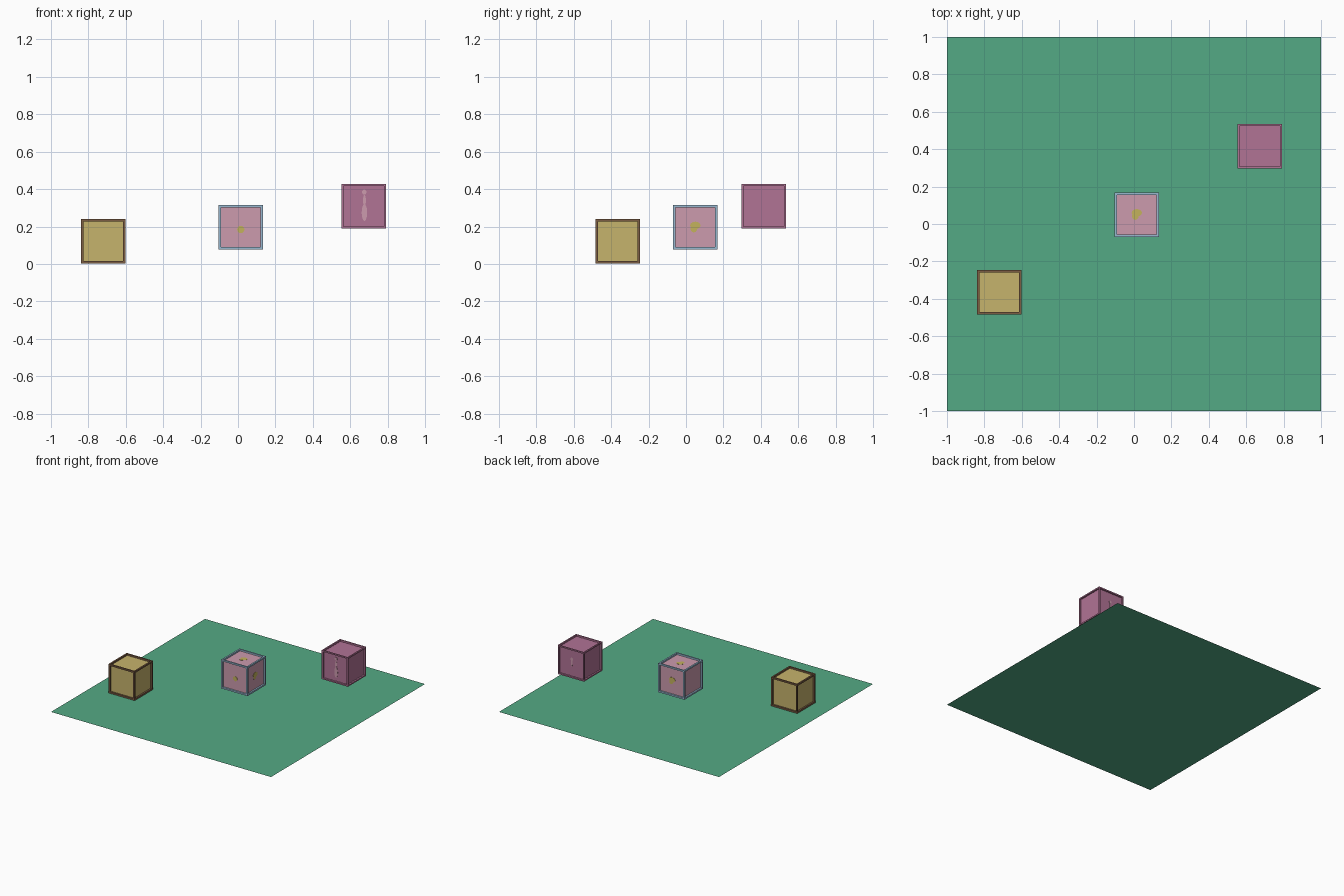
import bpy, bmesh, math
from mathutils import Vector, Matrix

if "Cube" in bpy.data.objects:
    bpy.data.objects.remove(bpy.data.objects["Cube"])

def material(name, rgb):
    m = bpy.data.materials.new(name)
    lin = [((c / 255 + 0.055) / 1.055) ** 2.4 for c in rgb]
    m.diffuse_color = (*lin, 1)
    m.use_nodes = True
    m.node_tree.nodes["Principled BSDF"].inputs["Base Color"].default_value = m.diffuse_color
    return m

GREEN = material("green", (84, 170, 133))
BROWN = material("brown", (124, 93, 68))
TAN = material("tan", (198, 179, 108))
BLUE = material("light_blue", (152, 184, 208))
PINK = material("pink", (204, 155, 174))
PURPLE = material("purple_pink", (177, 115, 149))
YELLOW = material("yellow", (196, 178, 92))

SIZE, DEPTH = 0.238, 0.012

def finish(bm, name, mats, location=(0, 0, 0)):
    me = bpy.data.meshes.new(name)
    bm.to_mesh(me)
    bm.free()
    for m in mats:
        me.materials.append(m)
    ob = bpy.data.objects.new(name, me)
    ob.location = location
    bpy.context.collection.objects.link(ob)
    return ob

def crate(name, center, border, frame, panel):
    """Cube with a raised frame round a recessed panel on every side."""
    bm = bmesh.new()
    bmesh.ops.create_cube(bm, size=SIZE)
    panels = bm.faces[:]
    bmesh.ops.inset_individual(bm, faces=panels, thickness=border, depth=0)
    bmesh.ops.inset_individual(bm, faces=panels, thickness=0.001, depth=-DEPTH)
    for f in panels:
        f.material_index = 1
    return finish(bm, name, [frame, panel], center)

def mark(name, center, normal, shapes, mat):
    """Thin flat ovals (u, v, radius_u, radius_v) on the panel facing normal."""
    n = Vector(normal)
    up = Vector((0, 1, 0)) if abs(n.z) > 0.5 else Vector((0, 0, 1))
    side = up.cross(n)
    basis = Matrix((side, up, n)).transposed().to_4x4()
    basis.translation = Vector(center) + n * (SIZE / 2 - DEPTH + 0.001)
    bm = bmesh.new()
    for u, v, ru, rv in shapes:
        mat4 = basis @ Matrix.Translation((u, v, 0)) @ Matrix.Diagonal((ru, rv, 1, 1))
        bmesh.ops.create_cone(bm, cap_ends=True, segments=12, radius1=1, radius2=1,
                              depth=0.002, matrix=mat4)
    return finish(bm, name, [mat])

# Ground sheet
bm = bmesh.new()
bmesh.ops.create_grid(bm, x_segments=1, y_segments=1, size=1)
finish(bm, "ground_sheet", [GREEN])

# Three crates, each floating higher than the last
low, mid, high = (-0.72, -0.365, 0.121), (0.015, 0.05, 0.196), (0.672, 0.416, 0.309)
crate("brown_crate", low, 0.018, BROWN, TAN)
crate("blue_crate", mid, 0.018, BLUE, PINK)
crate("purple_crate", high, 0.015, PURPLE, PURPLE)

# Painted spots on the middle crate
spot = [(0, 0.01, 0.028, 0.020), (-0.008, -0.008, 0.018, 0.020)]
for name, n in (("right", (1, 0, 0)), ("back", (0, 1, 0)), ("top", (0, 0, 1))):
    mark("spot_" + name, mid, n, spot, YELLOW)
mark("spot_front", mid, (0, -1, 0), [(0, -0.012, 0.02, 0.02)], YELLOW)

# Upright painted strokes on the high crate
stroke = [(0.003, 0.075, 0.012, 0.014), (0.004, 0.03, 0.008, 0.03), (0.004, -0.035, 0.015, 0.045)]
mark("stroke_front", high, (0, -1, 0), stroke, PINK)
mark("stroke_back", high, (0, 1, 0), [(0, 0.03, 0.012, 0.014), (0, 0, 0.007, 0.03)], PINK)
